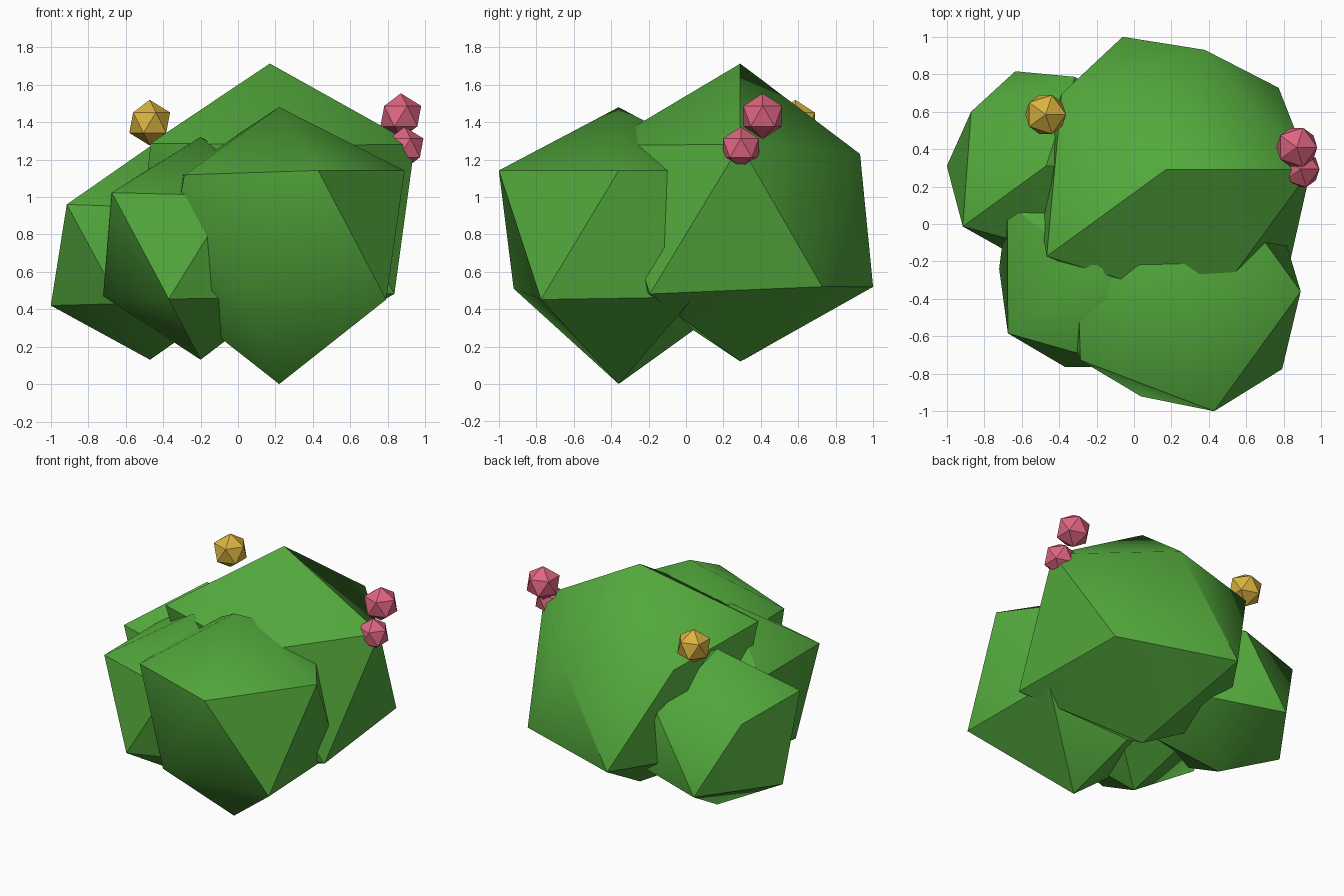
import bpy, bmesh, math

if "Cube" in bpy.data.objects:
    bpy.data.objects.remove(bpy.data.objects["Cube"])


def material(name, rgb):
    m = bpy.data.materials.new(name)
    m.diffuse_color = (*rgb, 1)
    m.use_nodes = True
    m.node_tree.nodes["Principled BSDF"].inputs["Base Color"].default_value = m.diffuse_color
    return m


leaf = material("leaf green", (0.085, 0.39, 0.045))
gold = material("gold berry", (0.70, 0.45, 0.05))
pink = material("pink berry", (0.74, 0.13, 0.22))


def lump(name, centre, mat, bottom, lower, upper, top):
    """Icosahedron whose vertices are pushed in or out along their own direction.
    lower ring starts at 36 degrees, upper ring at 0 degrees, both step 72."""
    bm = bmesh.new()
    bmesh.ops.create_icosphere(bm, subdivisions=1, radius=1)
    for v in bm.verts:
        v.co.normalize()
        angle = math.degrees(math.atan2(v.co.y, v.co.x)) % 360
        if v.co.z > 0.9:
            r = top
        elif v.co.z < -0.9:
            r = bottom
        elif v.co.z > 0:
            r = upper[round(angle / 72) % 5]
        else:
            r = lower[round((angle - 36) / 72) % 5]
        v.co *= r
    mesh = bpy.data.meshes.new(name)
    bm.to_mesh(mesh)
    bm.free()
    mesh.materials.append(mat)
    ob = bpy.data.objects.new(name, mesh)
    ob.location = centre
    bpy.context.collection.objects.link(ob)
    return ob


# Foliage lumps
foliage = [
    lump("front_right_foliage", (0.22, -0.36, 0.805), leaf, 0.805,
         (0.76, 0.76, 0.70, 0.66, 0.79), (0.75, 0.75, 0.73, 0.70, 0.753), 0.675),
    lump("back_right_foliage", (0.17, 0.29, 0.893), leaf, 0.773,
         (0.833, 0.835, 0.80, 0.76, 0.92), (0.866, 0.753, 0.77, 0.88, 0.86), 0.82),
    lump("back_left_foliage", (-0.47, 0.31, 0.685), leaf, 0.555,
         (0.58, 0.595, 0.593, 0.57, 0.58), (0.58, 0.56, 0.553, 0.615, 0.57), 0.585),
    lump("front_left_foliage", (-0.20, -0.24, 0.73), leaf, 0.60,
         (0.60, 0.60, 0.582, 0.615, 0.60), (0.60, 0.60, 0.66, 0.655, 0.62), 0.59),
]
for ob in foliage:
    bpy.ops.object.select_all(action='DESELECT')
    ob.select_set(True)
    bpy.context.view_layer.objects.active = ob
    bpy.ops.object.shade_smooth_by_angle(angle=math.radians(40))


# Berries
def berry(name, centre, r, mat):
    lump(name, centre, mat, r, [r] * 5, [r] * 5, r)


berry("gold_berry", (-0.472, 0.585, 1.397), 0.122, gold)
berry("upper_pink_berry", (0.87, 0.41, 1.432), 0.122, pink)
berry("lower_pink_berry", (0.89, 0.293, 1.262), 0.113, pink)
